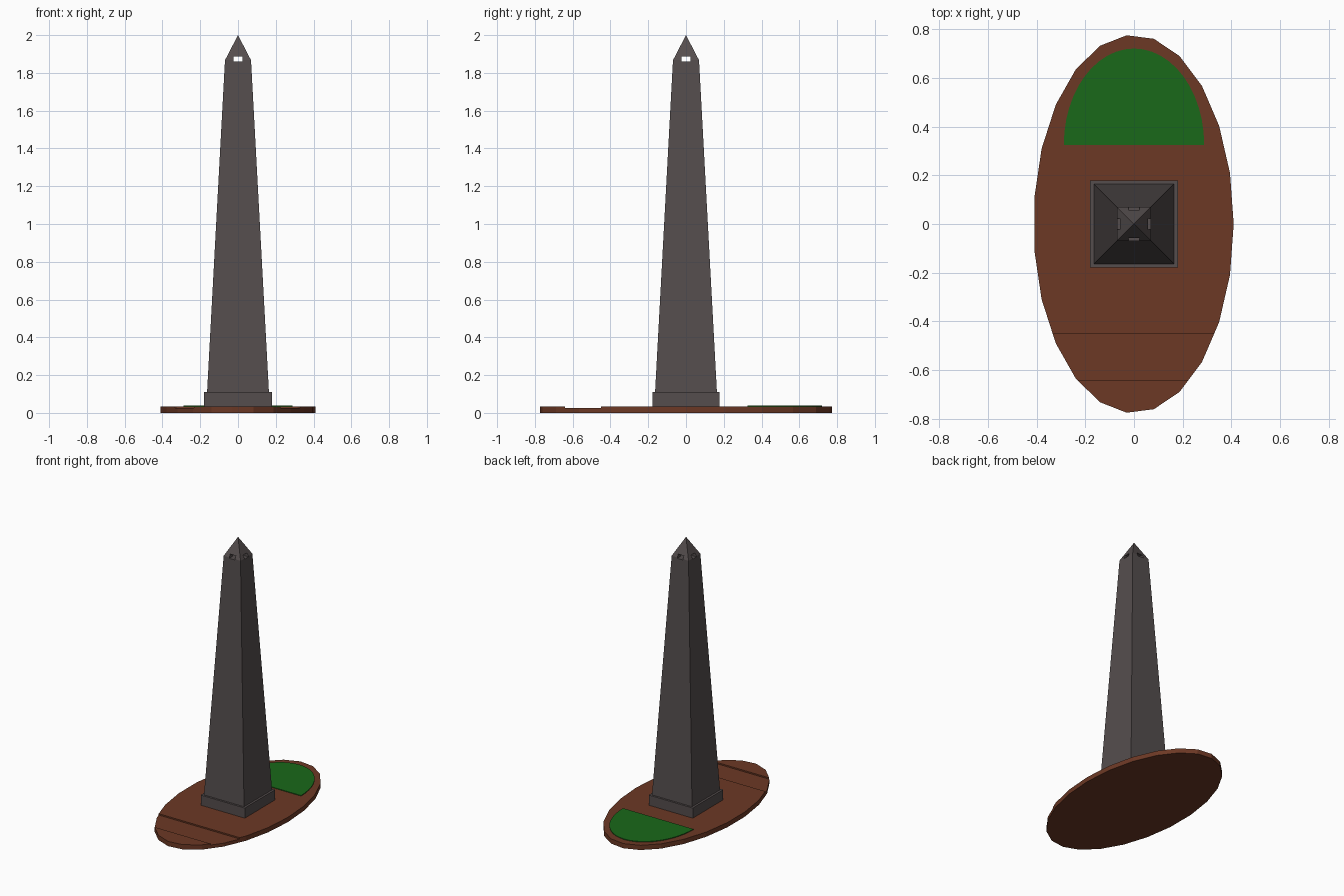
import bpy, bmesh
from math import sin, cos, pi

if "Cube" in bpy.data.objects:
    bpy.data.objects.remove(bpy.data.objects["Cube"])


def material(name, rgb):
    m = bpy.data.materials.new(name)
    m.diffuse_color = (*rgb, 1)
    m.use_nodes = True
    m.node_tree.nodes["Principled BSDF"].inputs["Base Color"].default_value = m.diffuse_color
    return m


STONE = material("dark_stone", (0.09, 0.075, 0.075))
BROWN = material("brown_earth", (0.15, 0.04, 0.018))
GREEN = material("green_lawn", (0.01, 0.14, 0.01))


def add_object(name, bm, mat=None):
    bmesh.ops.recalc_face_normals(bm, faces=bm.faces)
    me = bpy.data.meshes.new(name)
    bm.to_mesh(me)
    bm.free()
    ob = bpy.data.objects.new(name, me)
    bpy.context.collection.objects.link(ob)
    if mat:
        me.materials.append(mat)
    return ob


def slab(name, outline, z0, z1, mat):
    bm = bmesh.new()
    face = bm.faces.new([bm.verts.new((x, y, z0)) for x, y in outline])
    top = bmesh.ops.extrude_face_region(bm, geom=[face], use_keep_orig=True)["geom"]
    verts = [v for v in top if isinstance(v, bmesh.types.BMVert)]
    bmesh.ops.translate(bm, verts=verts, vec=(0, 0, z1 - z0))
    return add_object(name, bm, mat)


def rect(hx, y0, y1):
    return [(-hx, y0), (hx, y0), (hx, y1), (-hx, y1)]


def cut(target, cutter):
    mod = target.modifiers.new("cut", "BOOLEAN")
    mod.operation = "DIFFERENCE"
    mod.solver = "EXACT"
    mod.object = cutter
    bpy.context.view_layer.objects.active = target
    bpy.context.view_layer.update()
    bpy.ops.object.modifier_apply(modifier=mod.name)
    bpy.data.objects.remove(cutter)


# Oval base with a shallow path cut across the front
N = 23
base = slab("oval_base", [(0.411 * cos(2 * pi * i / N) - 0.002, 0.776 * sin(2 * pi * i / N))
                          for i in range(N)], 0, 0.035, BROWN)
cut(base, slab("path_cutter", rect(0.6, -0.64, -0.45), 0.025, 0.1, BROWN))

# Half-oval lawn at the back
slab("lawn", [(0.288 * cos(pi * i / 24), 0.325 + 0.395 * sin(pi * i / 24))
              for i in range(25)], 0.03, 0.04, GREEN)

# Plinth
slab("plinth", rect(0.18, -0.178, 0.178), 0.03, 0.11, STONE)

# Tapered shaft with a pyramid tip
bm = bmesh.new()
rings = [[bm.verts.new((sx * r, sy * r, z)) for sx, sy in ((-1, -1), (1, -1), (1, 1), (-1, 1))]
         for r, z in ((0.164, 0.105), (0.069, 1.867))]
tip = bm.verts.new((0, 0, 2))
bm.faces.new(rings[0])
for i in range(4):
    j = (i + 1) % 4
    bm.faces.new((rings[0][i], rings[0][j], rings[1][j], rings[1][i]))
    bm.faces.new((rings[1][i], rings[1][j], tip))
shaft = add_object("obelisk_shaft", bm, STONE)

# Viewing windows pierced straight through in both directions
w = 0.023
cut(shaft, slab("window_cutter_y", rect(w, -0.2, 0.2), 1.861, 1.888, STONE))
cut(shaft, slab("window_cutter_x", rect(0.2, -w, w), 1.861, 1.888, STONE))
